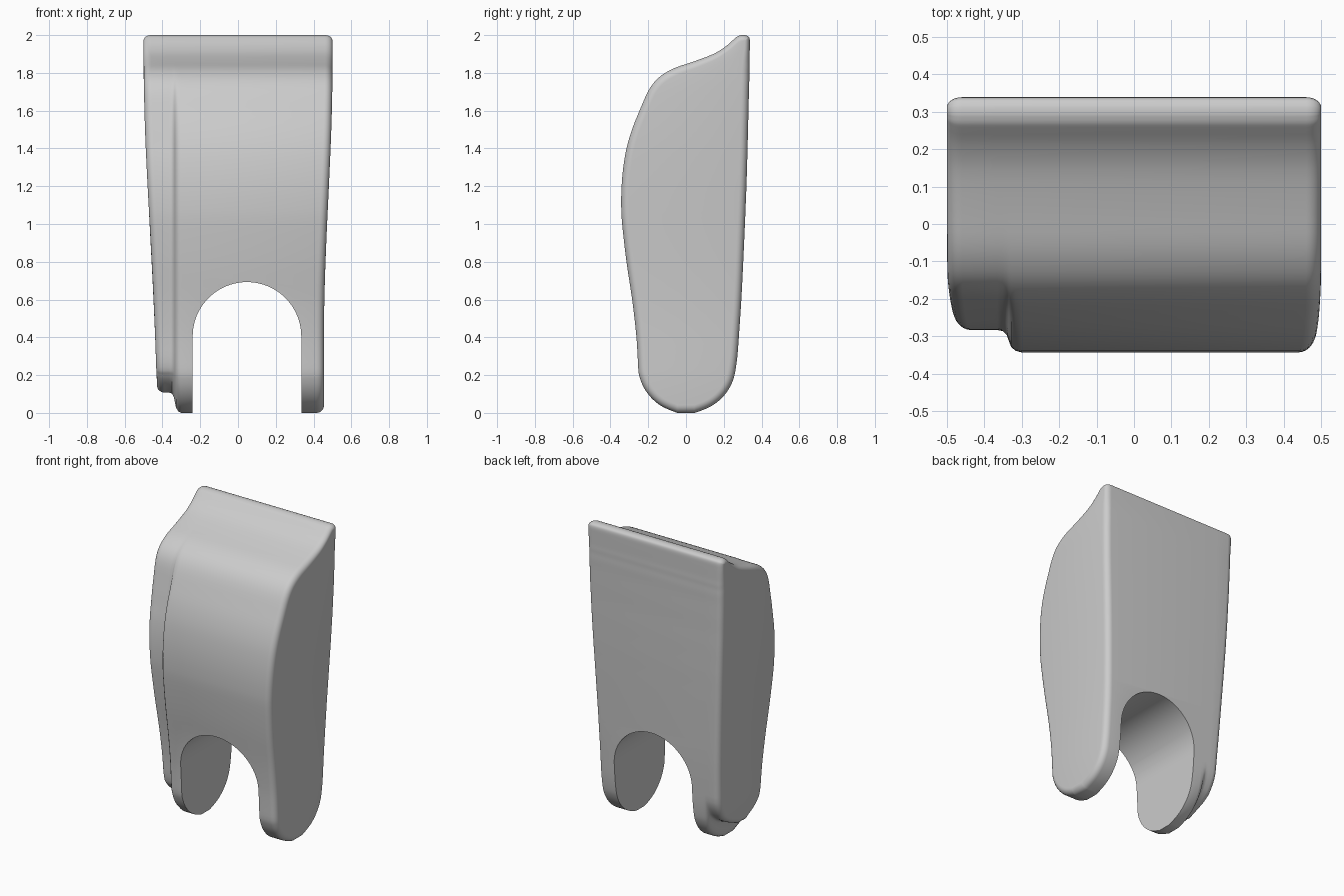
import bpy, bmesh, math
from mathutils import Vector

if "Cube" in bpy.data.objects:
    bpy.data.objects.remove(bpy.data.objects["Cube"], do_unlink=True)

# Material
grey = bpy.data.materials.new("plain_grey")
grey.use_nodes = True
color = (0.6, 0.6, 0.6, 1)
grey.diffuse_color = color
grey.node_tree.nodes["Principled BSDF"].inputs["Base Color"].default_value = color


def smooth(z, a, b):
    t = max(0, min(1, (z - a) / (b - a)))
    return t * t * (3 - 2 * t)


def catmull(points, steps):
    """Smooth a chain of points, keeping its ends."""
    p = [Vector(q) for q in points]
    p = [p[0]] + p + [p[-1]]
    out = []
    for a, b, c, d in zip(p, p[1:], p[2:], p[3:]):
        for k in range(steps):
            t = k / steps
            out.append(0.5 * (2 * b + (c - a) * t + (2 * a - 5 * b + 4 * c - d) * t * t
                              + (3 * b - a - 3 * c + d) * t ** 3))
    return out + [p[-1]]


# Side profile rows: height, front y, back y
rows = []
for k in range(1, 9):
    a = math.radians(10 * k)
    rows.append((0.26 * (1 - math.cos(a)), -0.255 * math.sin(a), 0.264 * math.sin(a)))
rows += [
    (0.3, -0.256, 0.272), (0.42, -0.264, 0.281), (0.6, -0.285, 0.293),
    (0.8, -0.315, 0.303), (1.0, -0.338, 0.312), (1.1, -0.343, 0.316),
    (1.2, -0.341, 0.32), (1.3, -0.332, 0.323), (1.4, -0.315, 0.326),
    (1.5, -0.286, 0.328), (1.6, -0.246, 0.331), (1.7, -0.202, 0.333),
    (1.76, -0.16, 0.335), (1.8, -0.11, 0.335), (1.83, -0.05, 0.336),
    (1.86, 0.04, 0.336), (1.9, 0.145, 0.337), (1.94, 0.21, 0.338),
    (1.975, 0.25, 0.338), (1.992, 0.27, 0.331), (2.0, 0.292, 0.312)]
rows[0] = (0, -0.045, 0.045)
rows = catmull(rows, 3)
n = len(rows)
profile = [(r[1], r[0], True) for r in rows] + [(r[2], r[0], False) for r in reversed(rows)]


def inward(i):
    a, b = profile[i - 1], profile[(i + 1) % len(profile)]
    return Vector((b[1] - a[1], a[0] - b[0])).normalized()


normals = [inward(i) for i in range(len(profile))]


def step_depth(z, front):
    """Depth of the recess along the right-hand edge."""
    if front:
        return 0.06 * (1 - smooth(z, 1.4, 1.86)) + 0.05 * (1 - smooth(z, 0, 0.3))
    return 0.11 * (1 - smooth(z, 0, 0.35))


def left_side(z):
    return 0.455 + 0.045 * smooth(z, 0.4, 1.85)


def right_side(z):
    return -0.428 - 0.072 * smooth(z, -0.1, 1.95)


# Body: profile lofted across the width with rounded rims and a recessed edge
bm = bmesh.new()


def section(x_at, step=0, rim=0):
    ring = []
    for (y, z, front), nrm in zip(profile, normals):
        rim_scale = 0.04 - 0.012 * smooth(z, 1.8, 1.95)
        d = step * step_depth(z, front) + rim * rim_scale
        ring.append(bm.verts.new((x_at(z), y + nrm.x * d, z + nrm.y * d)))
    return ring


arc = [math.radians(15 * k) for k in range(7)]
rings = [section(lambda z, a=a: left_side(z) - 0.04 * (1 - math.cos(a)), 0, 1 - math.cos(math.pi / 2 - a))
         for a in arc]
for x, f in ((-0.30, 0), (-0.317, 0.08), (-0.328, 0.25), (-0.334, 0.5),
             (-0.34, 0.78), (-0.35, 0.95), (-0.365, 1)):
    rings.append(section(lambda z, x=x: x, f))
rings += [section(lambda z, a=a: right_side(z) + 0.04 * (1 - math.cos(a)), 1, 1 - math.cos(math.pi / 2 - a))
          for a in reversed(arc)]

count = len(profile)
for a, b in zip(rings, rings[1:]):
    for i in range(count):
        j = (i + 1) % count
        bm.faces.new((a[i], a[j], b[j], b[i]))
for ring in (rings[0], rings[-1]):
    for i in range(n - 1):
        bm.faces.new((ring[i], ring[i + 1], ring[count - 2 - i], ring[count - 1 - i]))
bmesh.ops.recalc_face_normals(bm, faces=bm.faces)


def make_object(name, source):
    mesh = bpy.data.meshes.new(name)
    source.to_mesh(mesh)
    source.free()
    mesh.materials.append(grey)
    obj = bpy.data.objects.new(name, mesh)
    bpy.context.collection.objects.link(obj)
    return obj


body = make_object("body", bm)

# Arched slot between the two legs
bm = bmesh.new()
radius, cx, cz = 0.2875, 0.0475, 0.405
outline = [(cx + radius, -0.5)]
outline += [(cx + radius * math.cos(math.pi * k / 40), cz + radius * math.sin(math.pi * k / 40))
            for k in range(41)]
outline.append((cx - radius, -0.5))
face = bm.faces.new([bm.verts.new((x, -1, z)) for x, z in outline])
moved = bmesh.ops.extrude_face_region(bm, geom=[face])["geom"]
bmesh.ops.translate(bm, vec=(0, 2, 0), verts=[v for v in moved if isinstance(v, bmesh.types.BMVert)])
bmesh.ops.recalc_face_normals(bm, faces=bm.faces)
cutter = make_object("slot_cutter", bm)
cutter.hide_render = True

cut = body.modifiers.new("slot", "BOOLEAN")
cut.operation = "DIFFERENCE"
cut.solver = "EXACT"
cut.object = cutter
bpy.ops.object.select_all(action="DESELECT")
body.select_set(True)
bpy.context.view_layer.objects.active = body
bpy.ops.object.modifier_apply(modifier=cut.name)
bpy.data.objects.remove(cutter, do_unlink=True)
bpy.ops.object.shade_smooth_by_angle(angle=math.radians(40))
